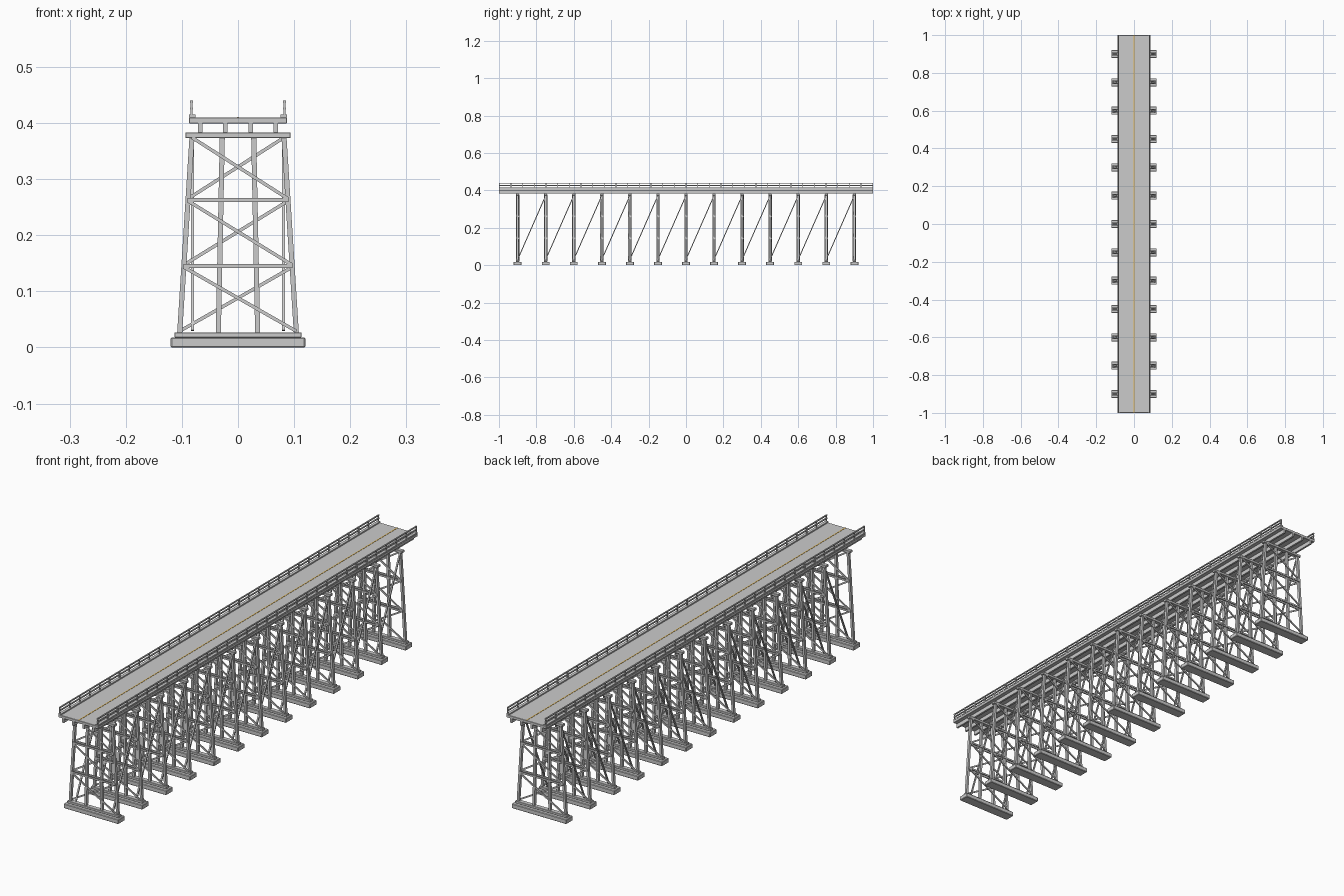
import bpy, bmesh
from mathutils import Vector, Matrix

if "Cube" in bpy.data.objects:
    bpy.data.objects.remove(bpy.data.objects["Cube"])

ORANGE = bpy.data.materials.new("line_paint")
ORANGE.diffuse_color = (0.8, 0.5, 0.1, 1)
ORANGE.use_nodes = True
ORANGE.node_tree.nodes["Principled BSDF"].inputs["Base Color"].default_value = ORANGE.diffuse_color


def make(name, build, bevel=0):
    """One object from a list of oriented timbers added by build(bm)."""
    bm = bmesh.new()
    build(bm)
    me = bpy.data.meshes.new(name)
    bm.to_mesh(me)
    bm.free()
    ob = bpy.data.objects.new(name, me)
    bpy.context.collection.objects.link(ob)
    if bevel:
        mod = ob.modifiers.new("edge", 'BEVEL')
        mod.width = bevel
        mod.segments = 1
    return ob


def box(bm, x0, x1, y0, y1, z0, z1):
    m = Matrix.Translation(((x0 + x1) / 2, (y0 + y1) / 2, (z0 + z1) / 2))
    bmesh.ops.create_cube(bm, size=1, matrix=m @ Matrix.Diagonal((x1 - x0, y1 - y0, z1 - z0, 1)))


def timber(bm, a, b, w, d):
    """Square timber from a to b, w across, d along the other side."""
    a, b = Vector(a), Vector(b)
    axis = (b - a).normalized()
    side = axis.cross(Vector((0, 1, 0)))
    if side.length < 0.01:
        side = Vector((1, 0, 0))
    side.normalize()
    up = axis.cross(side)
    rot = Matrix((side, up, axis)).transposed().to_4x4()
    m = Matrix.Translation((a + b) / 2) @ rot @ Matrix.Diagonal((w, d, (b - a).length, 1))
    bmesh.ops.create_cube(bm, size=1, matrix=m)


BENTS = [-0.9 + 0.15 * i for i in range(13)]
LEVELS = [0.027, 0.145, 0.263, 0.376]


def leg_x(z):
    return 0.104 - (z - 0.027) / 0.346 * 0.022


def bent(bm, y):
    # leaning posts
    for s in (-1, 1):
        timber(bm, (s * 0.104, y, 0.025), (s * 0.082, y, 0.375), 0.009, 0.011)
        timber(bm, (s * 0.035, y, 0.025), (s * 0.028, y, 0.375), 0.009, 0.011)
    # horizontal girts on both faces
    for z in LEVELS[1:3]:
        for f in (-1, 1):
            x = leg_x(z) + 0.001
            timber(bm, (-x, y + f * 0.007, z), (x, y + f * 0.007, z), 0.007, 0.004)
    # crossed braces, one on each face
    for z0, z1 in zip(LEVELS, LEVELS[1:]):
        for f in (-1, 1):
            timber(bm, (-f * leg_x(z0), y + f * 0.007, z0 + 0.002),
                   (f * leg_x(z1), y + f * 0.007, z1 - 0.002), 0.006, 0.004)


# footings, sills and caps
for i, y in enumerate(BENTS):
    n = i + 1
    make(f"footing_{n}", lambda bm: box(bm, -0.12, 0.12, y - 0.021, y + 0.021, 0, 0.018), 0.002)
    make(f"sill_{n}", lambda bm: box(bm, -0.113, 0.113, y - 0.009, y + 0.009, 0.018, 0.027), 0.001)
    make(f"bent_frame_{n}", lambda bm: bent(bm, y))
    make(f"cap_{n}", lambda bm: box(bm, -0.094, 0.094, y - 0.008, y + 0.008, 0.373, 0.383), 0.001)


# diagonal braces between bents
def bracing(bm):
    for y0, y1 in zip(BENTS, BENTS[1:]):
        for s in (-1, 1):
            timber(bm, (s * 0.081, y0, 0.03), (s * 0.081, y1, 0.372), 0.006, 0.005)


make("long_braces", bracing)


# deck and girders
def girders(bm):
    for x in (-0.067, -0.023, 0.023, 0.067):
        box(bm, x - 0.004, x + 0.004, -1, 1, 0.383, 0.4)


make("girders", girders)
make("deck", lambda bm: box(bm, -0.087, 0.087, -1, 1, 0.399, 0.41), 0.001)
line = make("centre_line", lambda bm: box(bm, -0.002, 0.002, -1, 1, 0.4095, 0.4108))
line.data.materials.append(ORANGE)


# curbs, rail posts and rails
def railing(bm):
    for s in (-1, 1):
        xs = sorted((s * 0.076, s * 0.087))
        box(bm, *xs, -1, 1, 0.41, 0.415)
        x = s * 0.083
        for i in range(33):
            y = -0.998 + 1.996 * i / 32
            box(bm, x - 0.002, x + 0.002, y - 0.002, y + 0.002, 0.414, 0.438)
        for z0, z1 in ((0.424, 0.428), (0.436, 0.44)):
            box(bm, x - 0.0025, x + 0.0025, -1, 1, z0, z1)


make("railing", railing)
